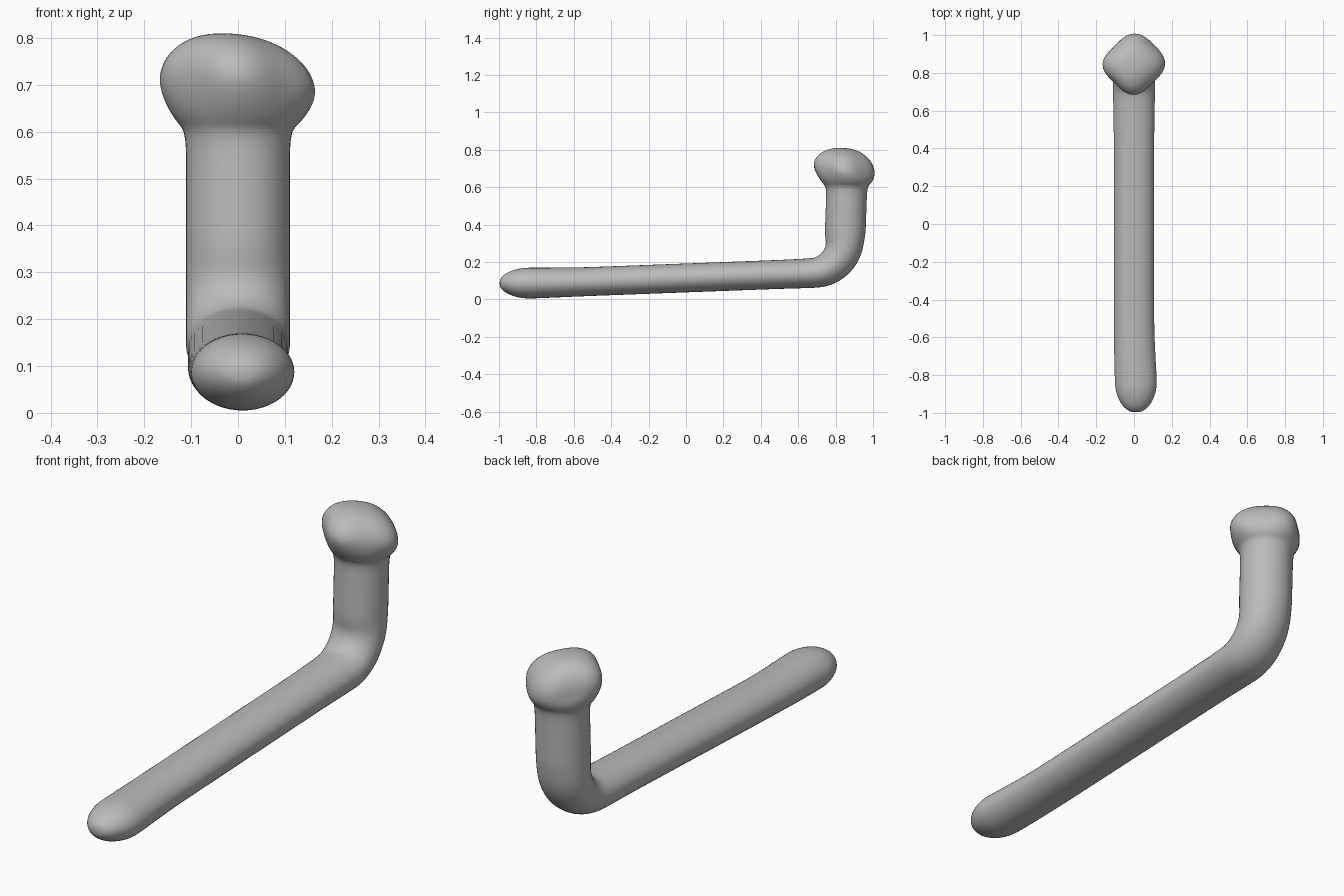
import bpy
import bmesh
from math import cos, sin, pi, radians
from mathutils import Vector

cube = bpy.data.objects.get("Cube")
if cube:
    bpy.data.objects.remove(cube, do_unlink=True)

SIDES = 24
STEPS = 8
BAR_WIDTH = 0.11
BAR_DEPTH = 0.08
BEND_RADIUS = 0.18
BEND_CENTRE = Vector((0, 0.67, 0.32))
NECK_HEIGHT = 0.6
KNOB_HEIGHT = 0.695
KNOB_RADIUS = 0.155

grey = bpy.data.materials.new("plain_grey")
grey.use_nodes = True
colour = (0.5, 0.5, 0.5, 1)
grey.diffuse_color = colour
grey.node_tree.nodes["Principled BSDF"].inputs["Base Color"].default_value = colour


def blend(start, end, fraction):
    return start + (end - start) * fraction


def add_ring(bm, centre, angle, half_width, half_depth, lobes=0):
    """Oval cross-section facing along the path; lobes blends in the knob shape."""
    across = Vector((half_width, 0, 0))
    normal = Vector((0, -sin(angle), cos(angle))) * half_depth
    verts = []
    for side in range(SIDES):
        turn = 2 * pi * side / SIDES
        corners = 0.09 * cos(4 * turn)
        back_bulge = 0.07 * max(0, cos(turn + pi / 4)) ** 4
        swell = 1 + lobes * (corners + back_bulge)
        point = centre + swell * (across * cos(turn) + normal * sin(turn))
        point.z += lobes * (0.02 * sin(turn) - 0.01 * cos(turn))
        verts.append(bm.verts.new(point))
    return verts


bm = bmesh.new()
rings = []

# Rounded tip of the long shaft, slightly fuller than the bar behind it
tip_length = 0.17
tip_end = Vector((0.01, tip_length - 1, 0.087))
for step in range(1, STEPS + 1):
    turn = pi / 2 * step / STEPS
    centre = tip_end - Vector((0, tip_length * cos(turn), 0))
    rings.append(add_ring(bm, centre, 0, (BAR_WIDTH + 0.003) * sin(turn),
                          (BAR_DEPTH + 0.004) * sin(turn)))

# Straight shaft, rising gently towards the bend
slope = radians(2)
shaft_end = BEND_CENTRE + BEND_RADIUS * Vector((0, sin(slope), -cos(slope)))
shaft_start = Vector((0, -0.6, 0.092))
for step in range(STEPS):
    centre = shaft_start.lerp(shaft_end, step / STEPS)
    rings.append(add_ring(bm, centre, slope, BAR_WIDTH - 0.002, BAR_DEPTH - 0.002))

# Bend, where the bar thickens from oval to round
for step in range(STEPS + 1):
    fraction = step / STEPS
    angle = blend(slope, pi / 2, fraction)
    centre = BEND_CENTRE + BEND_RADIUS * Vector((0, sin(angle), -cos(angle)))
    rings.append(add_ring(bm, centre, angle, BAR_WIDTH + 0.002,
                          blend(BAR_DEPTH, BAR_WIDTH - 0.005, fraction)))

# Upright, leaning slightly back
upright_start = centre
upright_end = Vector((0, 0.86, NECK_HEIGHT))
for step in range(1, STEPS):
    centre = upright_start.lerp(upright_end, step / STEPS)
    rings.append(add_ring(bm, centre, pi / 2, BAR_WIDTH + 0.002, BAR_WIDTH))

# Lobed knob, swelling from the neck and closing at the crown
knob_steps = 2 * STEPS
for step in range(knob_steps + 1):
    fraction = step / knob_steps
    turn = blend(-pi / 4, pi / 2.1, fraction)
    rise = 0.13 if turn < 0 else 0.113
    lobes = cos(turn) * min(1, 3 * fraction)
    radius = KNOB_RADIUS * cos(turn) ** 0.85
    centre = Vector((-0.02 * fraction ** 2, 0.86 - 0.016 * lobes,
                     KNOB_HEIGHT + rise * sin(turn)))
    rings.append(add_ring(bm, centre, pi / 2, radius, radius * 0.98, lobes))

# Skin the rings and close both ends
for low, high in zip(rings, rings[1:]):
    for side in range(SIDES):
        following = (side + 1) % SIDES
        bm.faces.new((low[side], low[following], high[following], high[side]))
bm.faces.new(rings[0])
bm.faces.new(rings[-1])
bmesh.ops.recalc_face_normals(bm, faces=bm.faces)
for face in bm.faces:
    face.smooth = True

mesh = bpy.data.meshes.new("bent_peg")
bm.to_mesh(mesh)
bm.free()
mesh.materials.append(grey)
peg = bpy.data.objects.new("bent_peg", mesh)
bpy.context.collection.objects.link(peg)
smoothing = peg.modifiers.new("smooth_surface", "SUBSURF")
smoothing.levels = smoothing.render_levels = 1
